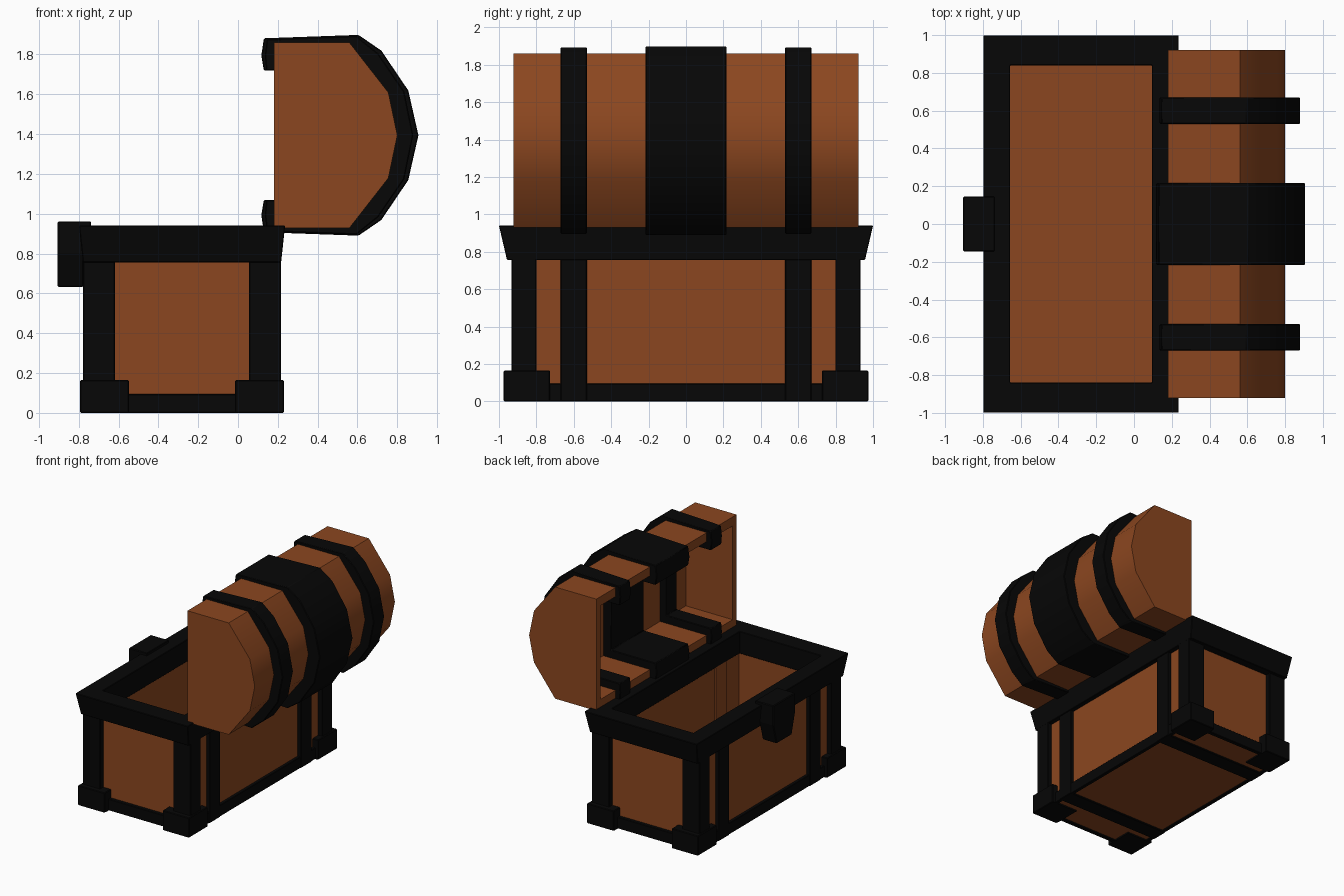
import bpy, bmesh, math
from mathutils import Vector

if "Cube" in bpy.data.objects:
    bpy.data.objects.remove(bpy.data.objects["Cube"])

CX = -0.281      # centre of the chest body in x
LZ = 1.394       # centre height of the opened lid


def material(name, colour):
    m = bpy.data.materials.new(name)
    m.diffuse_color = (*colour, 1)
    m.use_nodes = True
    m.node_tree.nodes["Principled BSDF"].inputs["Base Color"].default_value = m.diffuse_color
    return m


WOOD = material("wood", (0.26, 0.062, 0.014))
IRON = material("iron", (0.002, 0.002, 0.002))


def finish(name, bm, mat, bevel=0.0):
    bmesh.ops.recalc_face_normals(bm, faces=bm.faces)
    me = bpy.data.meshes.new(name)
    bm.to_mesh(me)
    bm.free()
    ob = bpy.data.objects.new(name, me)
    bpy.context.collection.objects.link(ob)
    me.materials.append(mat)
    if bevel:
        mod = ob.modifiers.new("edge", 'BEVEL')
        mod.width, mod.segments = bevel, 1
    return ob


def prism(name, pts, axis, lo, hi, mat, bevel=0.0):
    """Extrude a 2D outline along z (points are x, y), y (x, z) or x (y, z)."""
    put = {'z': lambda p: (p[0], p[1], lo), 'y': lambda p: (p[0], lo, p[1]),
           'x': lambda p: (lo, p[0], p[1])}[axis]
    bm = bmesh.new()
    face = bm.faces.new([bm.verts.new(put(p)) for p in pts])
    new = bmesh.ops.extrude_face_region(bm, geom=[face])['geom']
    step = Vector([(hi - lo) * (axis == a) for a in 'xyz'])
    bmesh.ops.translate(bm, vec=step, verts=[v for v in new if isinstance(v, bmesh.types.BMVert)])
    return finish(name, bm, mat, bevel)


def box(name, x0, x1, y0, y1, z0, z1, mat, bevel=0.0):
    return prism(name, [(x0, y0), (x1, y0), (x1, y1), (x0, y1)], 'z', z0, z1, mat, bevel)


def tube(name, loops, mat, bevel=0.0):
    """Closed rectangular frame swept through (half x, half y, z) loops."""
    bm = bmesh.new()
    rings = [[bm.verts.new((CX + sx * a, sy * b, z))
              for sx, sy in ((-1, -1), (1, -1), (1, 1), (-1, 1))] for a, b, z in loops]
    for i, r in enumerate(rings):
        q = rings[(i + 1) % len(rings)]
        for k in range(4):
            j = (k + 1) % 4
            bm.faces.new((r[k], r[j], q[j], q[k]))
    return finish(name, bm, mat, bevel)


def frame(name, outer, inner, z0, z1, mat, bevel=0.0):
    return tube(name, [(*outer, z0), (*outer, z1), (*inner, z1), (*inner, z0)], mat, bevel)


def smooth(ob):
    """Smooth the gentle bends, keep the strong corners sharp."""
    ob.data.shade_smooth()
    ob.data.set_sharp_from_angle(angle=math.radians(35))


# Body: wooden walls, floor, bottom rail and flared rim
frame("body_walls", (0.46, 0.89), (0.39, 0.85), 0.012, 0.80, WOOD)
box("body_floor", CX - 0.45, CX + 0.45, -0.88, 0.88, 0.012, 0.06, WOOD)
frame("bottom_rail", (0.485, 0.92), (0.455, 0.885), 0.0, 0.095, IRON, 0.004)
tube("rim", [(0.4975, 0.957, 0.756), (0.5175, 1.0, 0.94), (0.375, 0.84, 0.94), (0.375, 0.84, 0.756)], IRON, 0.004)


# Corner posts and feet, L-shaped so the inside stays clear
def corner(name, out, inn, core, z0, z1, sx, sy):
    pts = [(out[0], out[1]), (inn[0], out[1]), (inn[0], core[1]),
           (core[0], core[1]), (core[0], inn[1]), (out[0], inn[1])]
    prism(name, [(CX + sx * x, sy * y) for x, y in pts], 'z', z0, z1, IRON, 0.005)


for sx in (-1, 1):
    for sy in (-1, 1):
        corner("corner_post", (0.4975, 0.933), (0.337, 0.80), (0.43, 0.865), 0.01, 0.78, sx, sy)
        corner("foot", (0.512, 0.975), (0.267, 0.727), (0.43, 0.865), 0.0, 0.165, sx, sy)
        xs = sorted((CX + sx * 0.267, CX + sx * 0.50))
        ys = sorted((sy * 0.727, sy * 0.96))
        box("foot_plate", *xs, *ys, 0.0, 0.04, IRON)

# Straps down both long sides and under the body, with wooden ribs inside
for sy in (-1, 1):
    u = [(-0.49, 0.80), (-0.49, 0.0), (0.49, 0.0), (0.49, 0.80),
         (0.44, 0.80), (0.44, 0.03), (-0.44, 0.03), (-0.44, 0.80)]
    prism("body_strap", [(CX + x, z) for x, z in u], 'y', sy * 0.6 - 0.07, sy * 0.6 + 0.07, IRON, 0.004)
    for sx in (-1, 1):
        x0, x1 = sorted((CX + sx * 0.376, CX + sx * 0.40))
        box("inner_rib", x0, x1, sy * 0.6 - 0.07, sy * 0.6 + 0.07, 0.05, 0.77, WOOD)

# Lock: top block over the rim and a hanging plate tapering downwards
plate = [(-0.145, 0.962), (0.145, 0.962), (0.145, 0.80), (0.10, 0.632), (-0.10, 0.632), (-0.145, 0.80)]
prism("lock_plate", plate, 'x', -0.906, -0.775, IRON, 0.006)
box("lock_top", -0.80, -0.738, -0.145, 0.145, 0.90, 0.962, IRON, 0.004)


# Lid, standing open: profiles are upper halves mirrored about LZ
def mirrored(half):
    return [(x, LZ + d) for x, d in half] + [(x, LZ - d) for x, d in reversed(half) if d > 0]


shell_out = mirrored([(0.18, 0.465), (0.56, 0.465), (0.755, 0.215), (0.80, 0)])
shell_in = mirrored([(0.18, 0.39), (0.61, 0.39)])     # box-shaped hollow
smooth(prism("lid_shell", shell_out + shell_in[::-1], 'y', -0.90, 0.90, WOOD))
for sy in (-1, 1):
    y0, y1 = sorted((sy * 0.87, sy * 0.922))
    smooth(prism("lid_end", shell_out, 'y', y0, y1, WOOD))

# Lid bands wrapping the outside, the edge and the inside
band_in = mirrored([(0.13, 0.325), (0.54, 0.325)])
wide = mirrored([(0.117, 0.40), (0.13, 0.487), (0.605, 0.504), (0.72, 0.425), (0.855, 0.225), (0.906, 0)])
slim = mirrored([(0.135, 0.40), (0.145, 0.482), (0.595, 0.499), (0.705, 0.41), (0.835, 0.22), (0.88, 0)])
smooth(prism("lid_centre_band", wide + band_in[::-1], 'y', -0.217, 0.217, IRON, 0.005))
for sy in (-1, 1):
    smooth(prism("lid_side_band", slim + [(x + 0.012, z) for x, z in band_in[::-1]], 'y',
                 sy * 0.6 - 0.07, sy * 0.6 + 0.07, IRON, 0.005))
